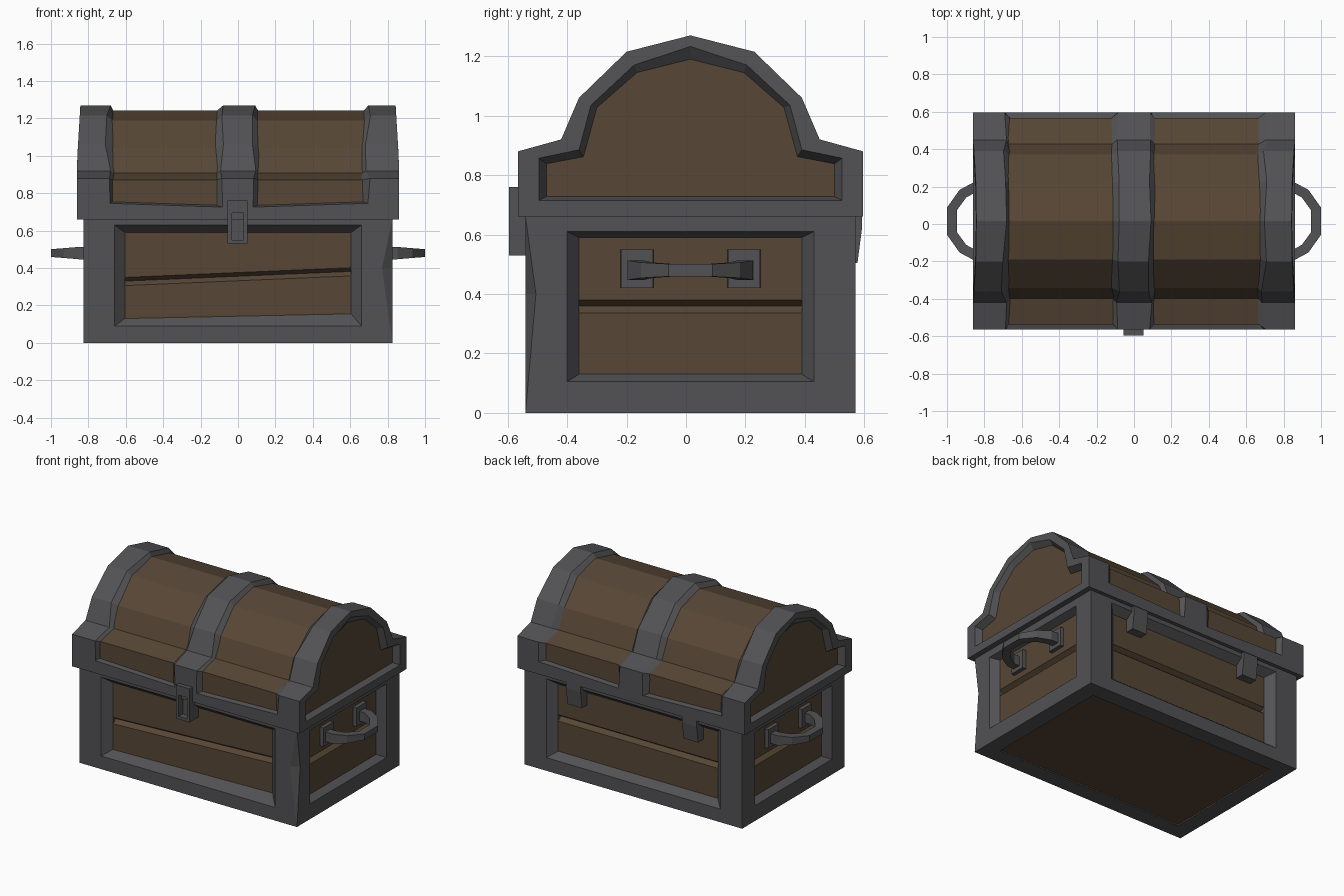
import bpy, bmesh, math, random
from mathutils import Vector, Matrix

if "Cube" in bpy.data.objects:
    bpy.data.objects.remove(bpy.data.objects["Cube"])

random.seed(4)
CY = 0.015  # depth centre of the chest


def material(name, rgb):
    m = bpy.data.materials.new(name)
    m.diffuse_color = (*rgb, 1)
    m.use_nodes = True
    m.node_tree.nodes["Principled BSDF"].inputs["Base Color"].default_value = m.diffuse_color
    return m


IRON = material("iron", (0.085, 0.085, 0.09))
WOOD = material("wood", (0.095, 0.062, 0.036))


def bridge(bm, loops, mat=0, start=0, end=0):
    """Skin a row of equal point loops and cap both ends; None leaves an end open."""
    rows = [[bm.verts.new(p) for p in loop] for loop in loops]
    n = len(rows[0])
    for a, b in zip(rows, rows[1:]):
        for i in range(n):
            j = (i + 1) % n
            bm.faces.new((a[i], a[j], b[j], b[i])).material_index = mat
    for row, m in ((rows[0], start), (rows[-1], end)):
        if m is not None:
            bm.faces.new(row).material_index = m


def finish(bm, name, mats=(IRON, WOOD)):
    bmesh.ops.remove_doubles(bm, verts=bm.verts, dist=0.0005)
    bmesh.ops.recalc_face_normals(bm, faces=bm.faces)
    me = bpy.data.meshes.new(name)
    bm.to_mesh(me)
    bm.free()
    for m in mats:
        me.materials.append(m)
    ob = bpy.data.objects.new(name, me)
    bpy.context.collection.objects.link(ob)
    return ob


def loft(name, loops, mats=(IRON, WOOD), **caps):
    bm = bmesh.new()
    bridge(bm, loops, **caps)
    return finish(bm, name, mats)


def rect(a0, a1, b0, b1):
    return [(a0, b0), (a1, b0), (a1, b1), (a0, b1)]


# Body: four framed sides around sunken planks
def side_map(k, h):
    rot = Matrix.Rotation(k * math.pi / 2, 3, 'Z')
    return lambda u, z, d: rot @ Vector((u, d - h, z)) + Vector((0, CY, 0))


def ring(w, z0, z1, tilt=0):
    return [(-w, z0), (w, z0 + tilt), (w, 0.4), (w, z1), (-w, z1), (-w, 0.4)]


BX, BY, BZ = 0.825, 0.555, 0.66
frame = bmesh.new()
for k, side in enumerate(("front", "right", "back", "left")):
    h, w = (BY, BX) if k % 2 == 0 else (BX, BY)
    at = side_map(k, h)
    tilt = 0.025 if k == 0 else 0
    outer = ring(w, 0, BZ)
    if k == 0:
        outer[2] = (0.77, 0.4)      # chipped front right corner
    if k == 1:
        outer[5] = (-0.52, 0.4)
    if k % 2 == 0:
        hole, inner, wi = ring(0.66, 0.09, 0.63), ring(0.605, 0.13, 0.59, tilt), 0.605
    else:
        hole, inner, wi = ring(0.415, 0.105, 0.61), ring(0.375, 0.13, 0.59), 0.375
    steps = ((outer, 0), (hole, 0), (inner, 0.05), (inner, 0.1))
    bridge(frame, [[at(u, z, d) for u, z in r] for r, d in steps], start=None)

    # Planks with a notch between them
    loops = []
    for u, g, t in ((-wi, 0.33 if k == 0 else 0.36, 0), (wi, 0.382 if k == 0 else 0.36, tilt)):
        sec = [(0.13 + t, 0.05), (g - 0.024, 0.05), (g, 0.08), (g + 0.02, 0.05),
               (0.59, 0.05), (0.59, 0.095), (0.13 + t, 0.095)]
        loops.append([at(u, z, d) for z, d in sec])
    loft(side + "_planks", loops, (WOOD,))

# Chip faces, closed top and wooden underside
A, B = Vector((0.77, CY - BY, 0.4)), Vector((BX, CY - 0.52, 0.4))
for z in (0, BZ):
    frame.faces.new([frame.verts.new(p) for p in (A, B, (BX, CY - BY, z))])


def floor_loop(m, z):
    return [(x, y + CY, z) for x, y in rect(-BX + m, BX - m, -BY + m, BY - m)]


frame.faces.new([frame.verts.new(p) for p in floor_loop(0, BZ)])
bridge(frame, [floor_loop(0, 0), floor_loop(0.11, 0), floor_loop(0.11, 0.008)], start=None, end=1)
finish(frame, "body_frame")


# Lid profiles, half of each mirrored over the centre
def arch(half, top):
    return [(CY - u, z) for u, z in half] + [(CY, top)] + [(CY + u, z) for u, z in half[::-1]]


def shrink(pts, f):
    return [(CY + (y - CY) * f, 0.7 + (z - 0.7) * f) for y, z in pts]


def station(pts, x, jitter=0, taper=0):
    return [(x + random.uniform(-jitter, jitter) - math.copysign(max(0, z - 0.95) * taper, x), y, z)
            for y, z in pts]


OUT = arch([(0.58, 0.66), (0.58, 0.88), (0.435, 0.92), (0.375, 1.06), (0.215, 1.215)], 1.27)
HOLE = arch([(0.51, 0.715), (0.51, 0.857), (0.375, 0.885), (0.335, 1.035), (0.19, 1.17)], 1.233)
SUNK = arch([(0.485, 0.728), (0.485, 0.838), (0.36, 0.862), (0.315, 1.027), (0.18, 1.145)], 1.19)
PLANK, UNDER = shrink(OUT, 0.95), shrink(OUT, 0.935)

loft("lid_wood", [station(PLANK, -0.72), station(PLANK, 0.72)], (WOOD,))
loft("lid_middle_band", [station(UNDER, -0.125, 0.008), station(OUT, -0.088, 0.012),
                         station(OUT, 0.088, 0.012), station(UNDER, 0.115, 0.008)])
for s, side in ((-1, "left"), (1, "right")):
    loft(side + "_lid_end", [station(UNDER, s * 0.66, 0.008), station(OUT, s * 0.695, 0.015),
                             station(OUT, s * 0.862, 0, 0.06), station(HOLE, s * 0.862, 0, 0.06),
                             station(SUNK, s * 0.82)], end=1)

# Lid rims along front and back
for s, side in ((-1, "front"), (1, "back")):
    loops = []
    for x, z in ((-0.75, 0.76), (0, 0.735), (0.75, 0.76)):
        sec = [(0.58, 0.66), (0.58, z - 0.012), (0.54, z), (0.48, z), (0.48, 0.66)]
        loops.append([(x, CY + s * u, h) for u, h in sec])
    loft(side + "_lid_rim", loops, (IRON,))

# Clasp with keyhole recess
plate, slot = rect(-0.055, 0.05, 0.53, 0.76), rect(-0.033, 0.03, 0.55, 0.695)
loft("clasp", [[(x, y, z) for x, z in r] for r, y in
               ((plate, -0.5), (plate, -0.595), (slot, -0.595), (slot, -0.55))], (IRON,))

# Hinges
for s, side in ((-1, "left"), (1, "right")):
    loft(side + "_hinge", [[(x + s * 0.44, y, z) for x, y in rect(-0.055, 0.055, 0.5, yo)]
                           for z, yo in ((0.505, 0.577), (0.62, 0.592), (0.67, 0.592))], (IRON,))

# Carrying handles with mounting plates
PATH = [(0.77, 0.185, 0.033), (0.845, 0.185, 0.033), (0.915, 0.147, 0.026), (0.973, 0.066, 0.021)]
PATH = [Vector(p) for p in PATH] + [Vector((x, -y, t)) for x, y, t in PATH[::-1]]
for s, side in ((-1, "left"), (1, "right")):
    loops = []
    for i, p in enumerate(PATH):
        prev, nxt = PATH[max(i - 1, 0)], PATH[min(i + 1, len(PATH) - 1)]
        a, b = (p - prev).to_2d().normalized(), (nxt - p).to_2d().normalized()
        t = (a + b).normalized()
        n = Vector((-t.y, t.x)) * 0.027
        loops.append([(s * (p.x + n.x * q), CY + p.y + n.y * q, 0.48 + p.z * v)
                      for q, v in rect(-1, 1, -1, 1)])
    loft(side + "_handle", loops, (IRON,))
    for c, end in ((-0.18, "front"), (0.18, "back")):
        loft(f"{side}_handle_{end}_plate",
             [[(s * x, CY + c + y, 0.485 + z) for y, z in rect(-w, w, -w - 0.01, w + 0.01)]
              for x, w in ((0.765, 0.056), (0.80, 0.054))], (IRON,))
